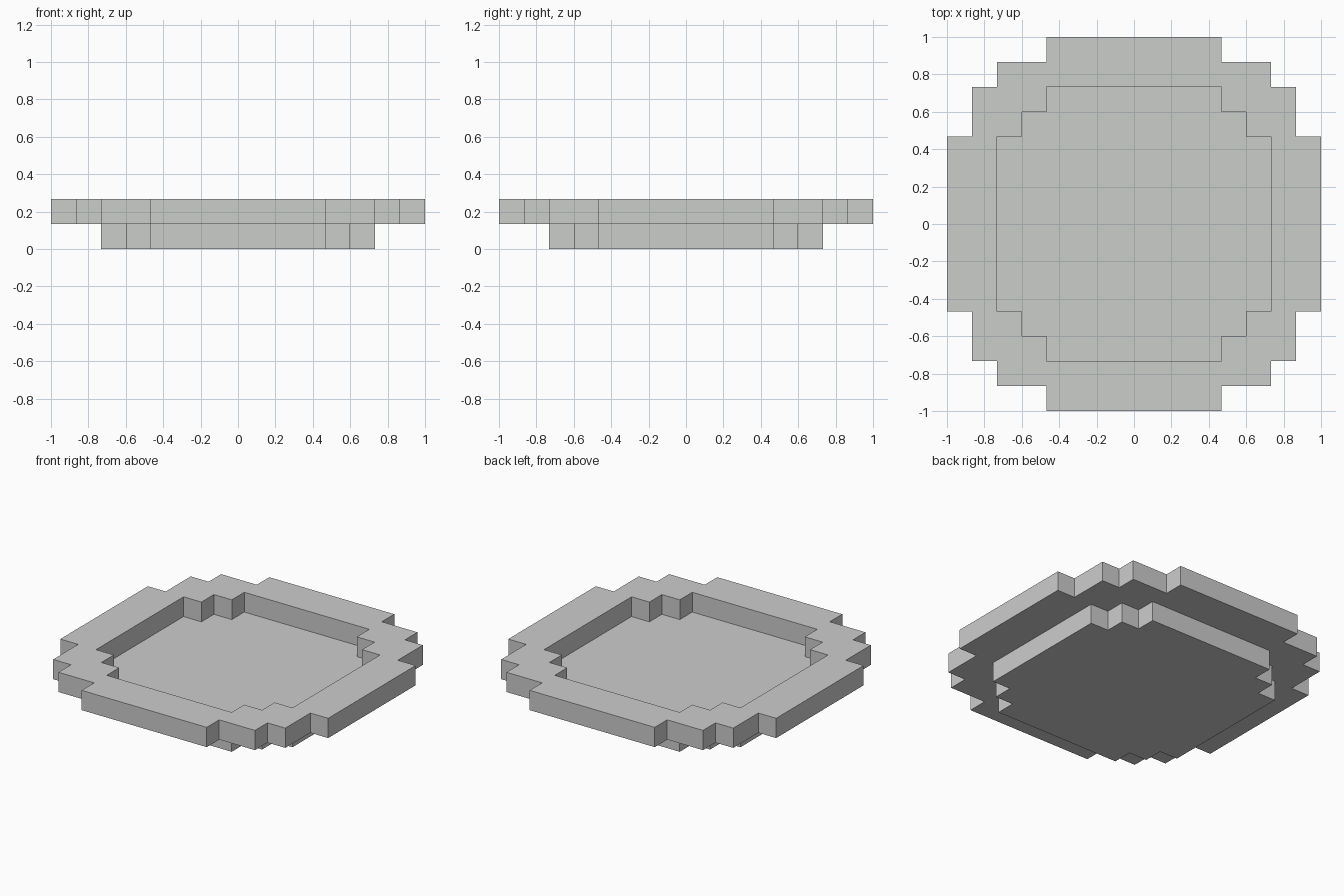
import bpy, bmesh

if "Cube" in bpy.data.objects:
    bpy.data.objects.remove(bpy.data.objects["Cube"])

U = 2 / 15  # one block

mat = bpy.data.materials.new("light grey")
mat.diffuse_color = (0.6, 0.61, 0.6, 1)
mat.use_nodes = True
mat.node_tree.nodes["Principled BSDF"].inputs["Base Color"].default_value = mat.diffuse_color


def outline(quarter):
    """Repeat one stepped corner (in blocks) around the four quadrants."""
    pts = []
    for _ in range(4):
        pts += [(x * U, y * U) for x, y in quarter]
        quarter = [(-y, x) for x, y in quarter]
    return pts


def slab(name, loops, z0, height):
    """Fill the outlines (second one is a hole) and extrude upwards."""
    bm = bmesh.new()
    edges = []
    for pts in loops:
        vs = [bm.verts.new((x, y, z0)) for x, y in pts]
        edges += [bm.edges.new((vs[i - 1], vs[i])) for i in range(len(vs))]
    bmesh.ops.triangle_fill(bm, use_beauty=True, use_dissolve=False, edges=edges, normal=(0, 0, 1))
    ext = bmesh.ops.extrude_face_region(bm, geom=bm.faces[:], use_keep_orig=True)
    top = [g for g in ext["geom"] if isinstance(g, bmesh.types.BMVert)]
    bmesh.ops.translate(bm, verts=top, vec=(0, 0, height))
    bmesh.ops.recalc_face_normals(bm, faces=bm.faces[:])
    me = bpy.data.meshes.new(name)
    bm.to_mesh(me)
    bm.free()
    me.materials.append(mat)
    ob = bpy.data.objects.new(name, me)
    bpy.context.collection.objects.link(ob)
    return ob


outer = outline([(7.5, 3.5), (6.5, 3.5), (6.5, 5.5), (5.5, 5.5), (5.5, 6.5), (3.5, 6.5), (3.5, 7.5)])
inner = outline([(5.5, 3.5), (4.5, 3.5), (4.5, 4.5), (3.5, 4.5), (3.5, 5.5)])

# Plate floor and the raised rim around it
slab("plate_base", [inner], 0, U)
slab("plate_rim", [outer, inner], U, U)
